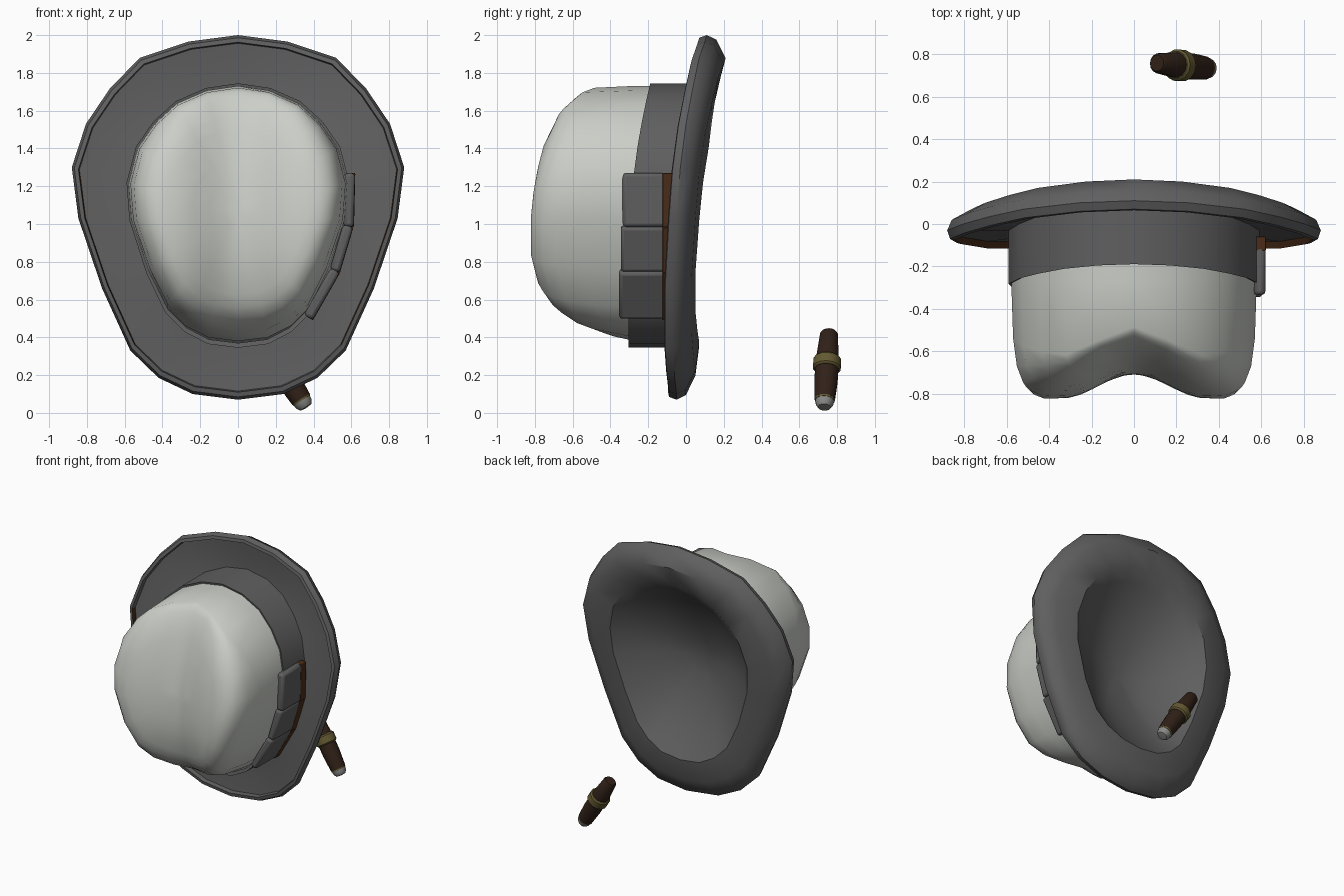
import bpy, bmesh, math
from mathutils import Vector

if "Cube" in bpy.data.objects:
    bpy.data.objects.remove(bpy.data.objects["Cube"])


def material(name, r, g, b):
    m = bpy.data.materials.new(name)
    m.diffuse_color = (r, g, b, 1)
    m.use_nodes = True
    m.node_tree.nodes["Principled BSDF"].inputs["Base Color"].default_value = m.diffuse_color
    return m


GREY = material("felt grey", .115, .115, .115)
WHITE = material("crown white", .60, .62, .575)
BROWN = material("trim brown", .07, .026, .01)
TOBACCO = material("tobacco brown", .03, .015, .009)
GOLD = material("band gold", .125, .10, .032)
ASH = material("ash grey", .25, .25, .24)

CZ = 1.06  # centre height of the egg-shaped outlines


def mirrored(half):
    return half + [(-p[0], *p[1:]) for p in half[-2:0:-1]]


# Half outlines from top to bottom: brim rim (x, z, y) and hat band (x, z)
RIM = mirrored([(0, 2, .11), (.26, 1.966, .10), (.52, 1.88, .07), (.68, 1.715, .035),
                (.805, 1.53, 0), (.88, 1.30, -.03), (.845, 1.03, -.05), (.72, .66, -.07),
                (.57, .33, -.07), (.42, .185, -.06), (.24, .10, -.05), (0, .07, -.05)])
CROWN = mirrored([(0, 1.745), (.17, 1.72), (.33, 1.65), (.45, 1.54), (.54, 1.41), (.59, 1.22),
                  (.575, 1.02), (.485, .74), (.385, .53), (.285, .43), (.16, .365), (0, .345)])
N = len(RIM)


def finish(obj, angle=35):
    bpy.ops.object.select_all(action='DESELECT')
    obj.select_set(True)
    bpy.context.view_layer.objects.active = obj
    bpy.ops.object.shade_smooth_by_angle(angle=math.radians(angle))
    return obj


def loft(name, rings, mats, rule=None, angle=35):
    """Skin a list of rings; a ring of one point closes to a fan."""
    bm = bmesh.new()
    vs = [[bm.verts.new(p) for p in r] for r in rings]
    for j, (a, b) in enumerate(zip(vs, vs[1:])):
        n = max(len(a), len(b))
        for i in range(n):
            k = (i + 1) % n
            if len(a) == 1:
                q = (a[0], b[i], b[k])
            elif len(b) == 1:
                q = (a[i], b[0], a[k])
            else:
                q = (a[i], b[i], b[k], a[k])
            f = bm.faces.new(q)
            if rule:
                f.material_index = rule(j, i)
    me = bpy.data.meshes.new(name)
    bm.to_mesh(me)
    bm.free()
    for m in mats:
        me.materials.append(m)
    ob = bpy.data.objects.new(name, me)
    bpy.context.collection.objects.link(ob)
    return finish(ob, angle)


def end_y(x, z):
    """Front of the crown: domed, with a vertical centre dent."""
    k = .29 if z > .92 else .6
    dent = .115 * (1 + math.cos(math.pi * min(1, abs(x) / .35))) / 2
    return -.825 + k * (z - .92) ** 2 + dent


def shoulder(offset, limit):
    """Rounded edge of the crown, tighter towards the top."""
    def depth(x, z):
        tight = 1 - .85 * min(1, max(0, (z - 1.25) / .42))
        return min(end_y(x, z) + offset * tight, limit)
    return depth


def crown_ring(s, depth, squash):
    ring = []
    for x, z in CROWN:
        dz = (z - CZ) * s * (squash if z < CZ else 1)
        ring.append((x * s, depth(x * s, CZ + dz), CZ + dz))
    return ring


def rim_ring(s, dy):
    return [(x * s, y + dy, CZ + (z - CZ) * s) for x, z, y in RIM]


def band_ring(s, dy):
    return [(x * s, r[2] + dy, CZ + (z - CZ) * s) for (x, z), r in zip(CROWN, RIM)]


# Crown
levels = [(.98, lambda x, z: -.1), (.98, lambda x, z: -.27),
          (.965, shoulder(.26, -.38)), (.935, shoulder(.13, -.44)),
          (.885, shoulder(.055, -.5)), (.82, shoulder(.018, -.5))]
levels += [(s, end_y) for s in (.74, .64, .52, .4, .26, .12)]
loft("crown", [crown_ring(s, d, .97 if i < 2 else .95) for i, (s, d) in enumerate(levels)]
     + [[(0, end_y(0, CZ), CZ)]], [WHITE], angle=60)

# Brim with a shallow bowl behind: from the bowl centre, out round the rim, to the crown base
opening = [(x, y + .12 - max(0, y) * .55, z) for x, y, z in band_ring(.985, 0)]
bowl = [[(0, -.19, CZ)]]
for s in (.2, .4, .6, .75, .88):
    bowl.append([(x * s, .07 + (y - .07) * s - .26 * (1 - s * s), CZ + (z - CZ) * s)
                 for x, y, z in opening])
brim = bowl + [opening, rim_ring(.87, .1), rim_ring(.975, .05), rim_ring(1, 0),
               rim_ring(.985, -.04), rim_ring(.96, -.045), rim_ring(.954, -.012),
               rim_ring(.82, 0), band_ring(.98, 0)]
LIP = len(brim) - 4
loft("brim", brim, [GREY, BROWN],
     lambda j, i: int(j == LIP and (5 <= i <= 7 or N - 8 <= i <= N - 6)), angle=40)


# Hat band
def band_front(z):
    return -.305 + .13 * max(0, z - .8) ** 2


front = [(x, band_front(z), z) for x, z in CROWN]
inner = [(x * .965, y + .005, CZ + (z - CZ) * .965) for x, y, z in front]
loft("hat_band", [band_ring(1.0, .01), front, inner], [GREY])


# Side bow made of three flat loops, with a brown backing ribbon
def slab(name, p, q, y0, y1, thick, mat, bevel):
    bpy.ops.mesh.primitive_cube_add(size=1)
    ob = bpy.context.object
    ob.name = name
    dx, dz = q[0] - p[0], q[1] - p[1]
    size = (thick, y1 - y0, math.hypot(dx, dz))
    for v in ob.data.vertices:
        v.co = [c * s for c, s in zip(v.co, size)]
    ob.location = ((p[0] + q[0]) / 2, (y0 + y1) / 2, (p[1] + q[1]) / 2)
    ob.rotation_euler = (0, math.atan2(dx, dz), 0)
    ob.data.materials.append(mat)
    mod = ob.modifiers.new("soft edge", 'BEVEL')
    mod.width = bevel
    mod.segments = 2
    finish(ob)


path = [((.592, 1.27), (.585, .985), -.335), ((.583, .99), (.512, .75), -.345),
        ((.515, .755), (.372, .505), -.355)]
for i, (p, q, y) in enumerate(path):
    slab(f"bow_loop_{i + 1}", p, q, y, -.1, .055, GREY, .018)
    slab(f"bow_backing_{i + 1}", p, q, -.125, -.06, .058, BROWN, .004)

# Cigar: turned profile along a tilted axis
start, end = Vector((.36, .732, .03)), Vector((.108, .758, .428))
axis = end - start
u = axis.cross(Vector((0, 1, 0))).normalized()
v = axis.normalized().cross(u)


def turned(name, profile, mat):
    rings = []
    for t, r in profile:
        c = start + axis * t
        rings.append([c] if r == 0 else
                     [c + r * (u * math.cos(a) - v * math.sin(a))
                      for a in (math.tau * k / 14 for k in range(14))])
    loft(name, rings, [mat])


turned("cigar_ash", [(-.01, 0), (0, .034), (.04, .047), (.1, .051), (.1, 0)], ASH)
turned("cigar_ember_ring", [(.085, 0), (.085, .052), (.11, .055), (.11, 0)], GOLD)
turned("cigar_body", [(.105, 0), (.105, .055), (.35, .063), (.6, .063), (.97, .048), (1, .038), (1, 0)],
       TOBACCO)
turned("cigar_band", [(.5, 0), (.5, .066), (.52, .075), (.63, .075), (.65, .066), (.65, 0)], GOLD)
